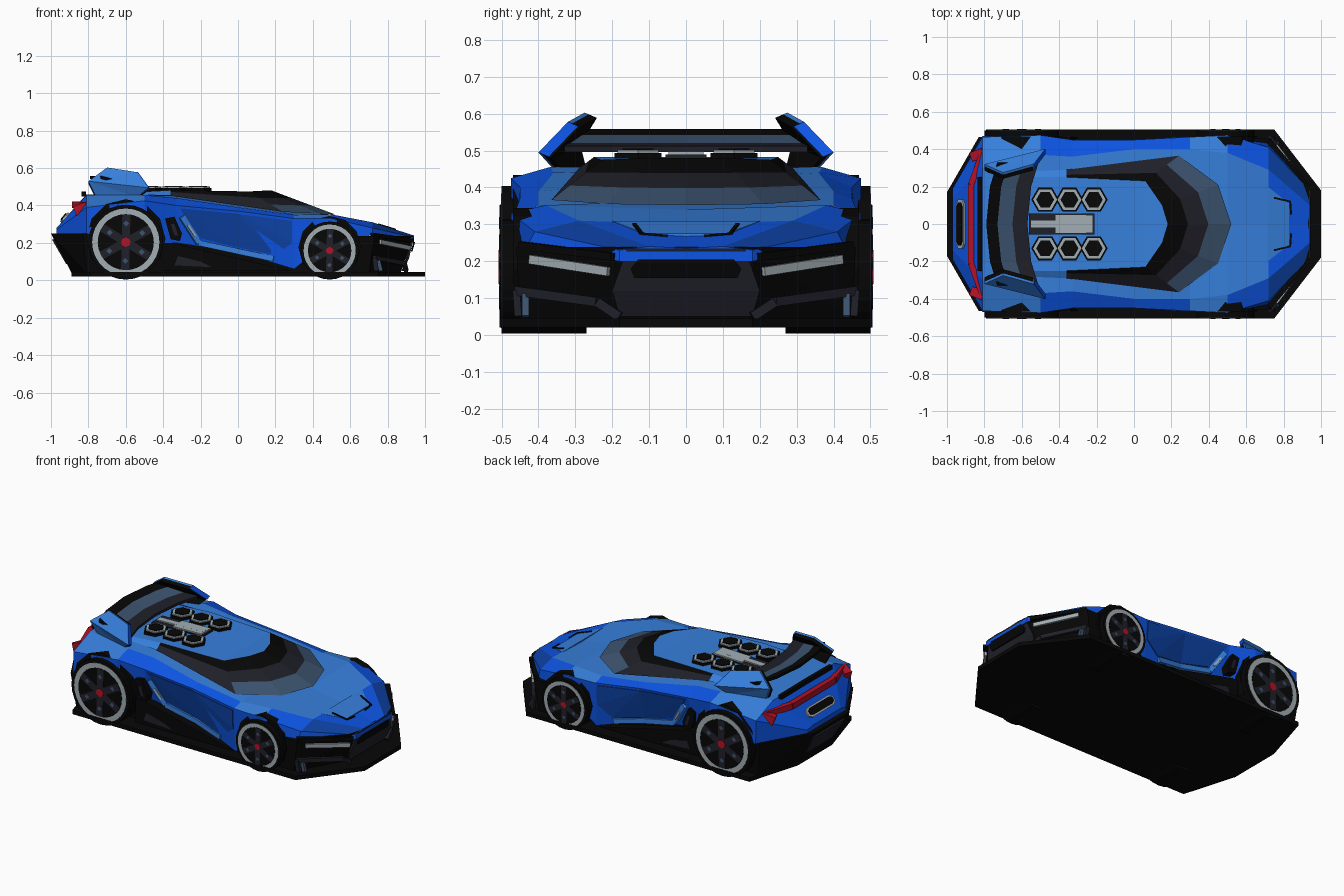
import bpy, bmesh, math
from mathutils import Vector as V

if "Cube" in bpy.data.objects:
    bpy.data.objects.remove(bpy.data.objects["Cube"], do_unlink=True)


def material(name, r, g, b):
    m = bpy.data.materials.new(name)
    m.use_nodes = True
    m.diffuse_color = (r, g, b, 1)
    m.node_tree.nodes["Principled BSDF"].inputs["Base Color"].default_value = (r, g, b, 1)
    return m


BLACK = material("black", .002, .002, .002)
CHARCOAL = material("charcoal", .014, .014, .022)
SLATE = material("slate glass", .045, .088, .16)
LIGHT = material("light blue", .038, .215, .72)
BLUE = material("blue", .004, .09, .78)
DEEP = material("deep blue", .004, .055, .38)
SILVER = material("silver", .36, .42, .45)
RED = material("red", .45, .006, .02)


def finish(name, bm, mats):
    bmesh.ops.recalc_face_normals(bm, faces=bm.faces)
    me = bpy.data.meshes.new(name)
    bm.to_mesh(me)
    bm.free()
    for m in mats:
        me.materials.append(m)
    ob = bpy.data.objects.new(name, me)
    bpy.context.collection.objects.link(ob)


def flip(p):
    return V((p[0], -p[1], p[2]))


def hulls(name, groups, mat, mirror=True):
    """One object of convex solids, optionally repeated on the other side."""
    bm = bmesh.new()
    if mirror:
        groups = groups + [[flip(p) for p in g] for g in groups]
    for g in groups:
        verts = [bm.verts.new(p) for p in g]
        res = bmesh.ops.convex_hull(bm, input=verts)
        loose = [v for v in res["geom_interior"] if isinstance(v, bmesh.types.BMVert)]
        bmesh.ops.delete(bm, geom=loose, context="VERTS")
    bmesh.ops.dissolve_limit(bm, angle_limit=.01, verts=bm.verts, edges=bm.edges)
    finish(name, bm, [mat])


def beam(p, q, w, h):
    p, q = V(p), V(q)
    d = (q - p).normalized()
    up = V((1, 0, 0)) if abs(d.z) > .9 else V((0, 0, 1))
    s = d.cross(up).normalized()
    t = s.cross(d)
    return [c + s * a * w / 2 + t * b * h / 2 for c in (p, q) for a in (-1, 1) for b in (-1, 1)]


def path(pts, w, h):
    return [beam(a, b, w, h) for a, b in zip(pts, pts[1:])]


def slab(pts, offset):
    o = V(offset)
    return [V(p) for p in pts] + [V(p) + o for p in pts]


def disc(c, r, depth, n, axis):
    """Solid disc from centre c along y or z."""
    out = []
    for k in range(n):
        a = math.tau * k / n
        u, w = r * math.cos(a), r * math.sin(a)
        for d in (0, depth):
            out.append(V(c) + (V((u, d, w)) if axis == "y" else V((u, w, d))))
    return out


def outline(half, z):
    return [V((x, s * y, z)) for x, y in half for s in (-1, 1)]


# Body shell: x, centre z, deck edge, shoulder and lower edge (y, z)
stations = [
    (-.97, .28, (.14, .28), (.19, .27), (.19, .22)),
    (-.81, .46, (.30, .455), (.465, .39), (.47, .25)),
    (-.50, .46, (.37, .455), (.475, .425), (.475, .20)),
    (-.33, .45, (.36, .44), (.45, .40), (.40, .20)),
    (0, .42, (.40, .39), (.45, .37), (.405, .15)),
    (.30, .365, (.40, .35), (.465, .33), (.455, .06)),
    (.50, .34, (.38, .352), (.475, .33), (.47, .22)),
    (.72, .30, (.29, .31), (.41, .28), (.43, .24)),
    (.94, .235, (.10, .24), (.18, .23), (.18, .20)),
]
bm = bmesh.new()
rows = []
for x, zc, e, s, l in stations:
    half = [V((x, y, z)) for y, z in (l, s, e)]
    row = half + [V((x, 0, zc))] + [flip(p) for p in reversed(half)]
    rows.append([bm.verts.new(p) for p in row])
for i, (a, b) in enumerate(zip(rows, rows[1:])):
    for j in range(7):
        k = (j + 1) % 7
        f = bm.faces.new((a[j], a[k], b[k], b[j]))
        strip = min(j, 5 - j)
        if strip == 2:
            f.material_index = 0 if 0 < i < 7 else 1
        elif strip == 1:
            f.material_index = {1: 0, 5: 0, 7: 2}.get(i, 1)
        else:
            f.material_index = 1 if strip == 0 else 3
for r in (rows[0], rows[-1]):
    bm.faces.new(r).material_index = 1
finish("body_shell", bm, [LIGHT, BLUE, DEEP, BLACK])
hulls("hood_panel", [slab(outline([(.715, .2)], .309) + outline([(.83, .11)], .275), (0, 0, -.008))], LIGHT, False)

# Canopy: glass bands between the outer rim and the roof edge
rim = [(.52, 0, .352), (.45, .21, .355), (.24, .365, .366), (-.36, .29, .452), (-.6, .28, .46)]
roof = [(.18, 0, .48), (.15, .10, .48), (.06, .23, .475), (-.36, .25, .482), (-.6, .25, .468)]
bm = bmesh.new()
loops = []
for t in (0, .36, .68, 1):
    half = [V(p).lerp(V(q), t) for p, q in zip(rim, roof)]
    loops.append([bm.verts.new(p) for p in [flip(p) for p in half[:0:-1]] + half])
for band, (a, b) in enumerate(zip(loops, loops[1:])):
    for j in range(len(a) - 1):
        f = bm.faces.new((a[j], a[j + 1], b[j + 1], b[j]))
        front = 1 < j < 6
        f.material_index = band if front else max(band, 1)
        if j in (0, 7):
            f.material_index = 3
top = loops[-1]
for j in range(4):
    quad = [top[j], top[j + 1], top[7 - j], top[8 - j]]
    f = bm.faces.new(list(dict.fromkeys(quad)))
    f.material_index = 3
finish("canopy", bm, [SLATE, CHARCOAL, BLACK, LIGHT])

# Floor plate, underbody and bumpers
floor = [(-.89, .17), (-.79, .505), (.75, .505), (1, .18)]
hulls("floor_plate", [outline(floor, .02) + outline(floor, .045)], BLACK, False)
core = [(-.86, .2), (-.78, .39), (.68, .39), (.86, .15)]
hulls("underbody", [outline(core, .04) + outline(core, .21)], BLACK, False)
hulls("rear_bumper", [outline([(-1, .17), (-.83, .465), (-.72, .465)], .25)
                      + outline([(-.89, .17), (-.81, .44), (-.72, .44)], .04)], BLACK, False)
hulls("front_bumper", [outline([(.56, .46), (.73, .46), (.935, .185)], .238)
                       + outline([(.56, .45), (.70, .45), (.87, .17)], .04)], BLACK, False)
hulls("rear_diffuser", [slab([(-.985, y, .22) for y in (-.15, .15)]
                             + [(-.91, y, .09) for y in (-.13, .13)], (-.009, 0, -.003))], CHARCOAL, False)

# Nose grille and lower intakes
grille = [(.932, .16, .235), (.905, .20, .12), (.875, .18, .05)]
hulls("grille", [slab(grille + [flip(p) for p in grille], (.01, 0, 0))], CHARCOAL, False)
slot = [(.938, .13, .205), (.931, .15, .18), (.924, .14, .155)]
hulls("grille_slot", [slab(slot + [flip(p) for p in slot], (.009, 0, 0))], BLACK, False)
hulls("intake_frame", path([(.74, .455, .05), (.73, .46, .12), (.89, .24, .09), (.90, .18, .05)], .02, .025), CHARCOAL)
hulls("intake_fin", [beam((.765, .435, .05), (.75, .435, .11), .02, .02)], SLATE)
hulls("headlight", [beam((.762, .422, .205), (.92, .21, .172), .014, .024)], SILVER)
hulls("headlight_brow", [beam((.72, .445, .243), (.93, .195, .212), .03, .02)], BLACK)
hulls("hood_slot", path([(.75, .14, .301), (.835, .12, .275), (.84, .05, .269)], .01, .006), BLACK)

# Flank details: scoop panel, trim, vents and sill
scoop_top = [(-.31, .446, .385), (0, .446, .355), (.29, .464, .318)]
scoop_low = [(-.22, .412, .23), (0, .409, .175), (.20, .442, .135), (.29, .460, .20)]
hulls("side_scoop", [slab(scoop_top[:2] + scoop_low[:2], (0, .005, 0)),
                     slab(scoop_top[1:] + scoop_low[1:], (0, .005, 0))], DEEP)
hulls("side_trim", path([(-.30, .442, .34), (-.21, .412, .20), (0, .409, .155), (.19, .440, .115)], .022, .03), LIGHT)
hulls("side_trim_tip", [beam((-.27, .437, .295), (-.23, .424, .235), .022, .012)], SILVER)
vent = [(x, .465, z) for x, z in ((-.39, .33), (-.34, .34), (-.30, .25), (-.31, .21), (-.36, .22))]
hulls("side_vent", [slab(vent, (0, -.05, 0))], BLACK)
hulls("side_vent_core", [slab([(-.36, .466, .30), (-.34, .466, .30), (-.32, .466, .24), (-.34, .466, .24)],
                              (0, .004, 0))], CHARCOAL)
hulls("sill", [slab([(-.40, .44, .05), (.29, .44, .05), (0, .44, .11), (-.36, .44, .20), (-.40, .44, .2)],
                    (0, -.06, 0))], BLACK)
hulls("sill_inlay", [slab([(-.34, .441, .08), (-.14, .441, .07), (-.20, .441, .10), (-.32, .441, .13)],
                          (0, .005, 0))], CHARCOAL)

# Wheels
for label, x, r in (("rear", -.60, .20), ("front", .49, .155)):
    c = V((x, 0, r + .004))

    def at(y):
        return c + V((0, y, 0))

    hulls(label + "_arch", [disc(at(.40) + V((0, 0, .018)), r + .012, .069, 12, "y")], BLACK)
    hulls(label + "_tyres", [disc(at(.27), r, .23, 28, "y")], BLACK)
    hulls(label + "_rims", [disc(at(.495), r * .9, .007, 28, "y")], SILVER)
    hulls(label + "_wheel_wells", [disc(at(.495), r * .75, .009, 28, "y")], BLACK)
    spokes, tips = [], []
    for k in range(6):
        a = math.tau * k / 6 + .5
        d = V((math.cos(a), 0, math.sin(a)))
        side = d.cross(V((0, 1, 0)))
        spokes.append([at(y) + d * r * u + side * r * s * .11
                       for y in (.50, .506) for u in (.12, .74) for s in (-1, 1)])
        tips.append(disc(at(.50) + d * r * .5, r * .08, .007, 4, "y"))
    hulls(label + "_spokes", spokes, CHARCOAL)
    hulls(label + "_spoke_bolts", tips, SLATE)
    hulls(label + "_hubs", [disc(at(.50), r * .13, .008, 8, "y")], RED)

# Engine bay: six hexagonal stacks around a spine
stacks = [V((x, .13, .452)) for x in (-.475, -.345, -.215)]
hulls("stack_bases", [disc(p, .074, .042, 6, "z") for p in stacks], BLACK)
hulls("stack_rims", [disc(p, .064, .049, 6, "z") for p in stacks], SILVER)
hulls("stack_mouths", [disc(p, .048, .053, 6, "z") for p in stacks], BLACK)
hulls("engine_channel", [beam((-.56, 0, .468), (-.21, 0, .475), .11, .03)], CHARCOAL, False)
hulls("engine_spine", [beam((-.55, 0, .48), (-.23, 0, .488), .04, .02),
                       beam((-.42, 0, .483), (-.22, 0, .488), .095, .02)], SILVER, False)

# Rear wing in three chordwise bands, bowed backwards at the middle
span = [(0, 0), (.20, .02), (.33, .06)]
chord = [(-.79, .558), (-.73, .542), (-.65, .52), (-.57, .512)]
for name, mat, (a, b) in zip(("wing_lip", "wing_middle", "wing_leading_edge"),
                             (BLACK, SLATE, CHARCOAL), zip(chord, chord[1:])):
    cells = []
    for (y, dx), (y2, dx2) in zip(span, span[1:]):
        pts = [(x + d, yy, z) for x, z in (a, b) for yy, d in ((y, dx), (y2, dx2))]
        cells.append(slab(pts, (0, 0, -.016)))
    hulls(name, cells, mat)

# Folded wing fins: painted skin over a black lining
edge = [V((-.80, .32, .53)), V((-.48, .40, .495))]
crown = [V((-.70, .275, .603)), V((-.54, .32, .578))]
foot = [V((-.76, .30, .45)), V((-.54, .355, .445))]
inward = V((0, -.028, -.012))
tris = [[edge[0], edge[1], p[1]] for p in (crown, foot)] + [[edge[0], p[1], p[0]] for p in (crown, foot)]
hulls("wing_fins", [slab(t, inward * .4) for t in tris], LIGHT)
hulls("wing_fin_linings", [slab([p + inward * .4 for p in t], inward * .8) for t in tris], BLACK)
hulls("wing_fin_fronts", [slab([edge[1], crown[1], crown[1] + inward, edge[1] + inward], (.006, 0, 0))], BLUE)

# Tail: deck lip, light bar and framed exhaust
hulls("deck_lip", [beam((-.825, 0, .462), (-.825, .25, .46), .022, .025)], BLACK)
hulls("tail_light", path([(-.872, 0, .405), (-.872, .21, .405), (-.812, .375, .40)], .032, .035)
      + [beam((-.865, .36, .37), (-.80, .385, .395), .05, .05)], RED)
for name, mat, w, h, lift in (("exhaust_frame", SILVER, .13, .032, .008), ("exhaust", BLACK, .115, .022, .014)):
    n, up = V((-.77, 0, .64)), V((.64, 0, .77))
    ring = [V((-.925, 0, .334)) + V((0, w * u, 0)) + up * h * v
            for u, v in ((-1, -.5), (-1, .5), (-.8, 1), (.8, 1), (1, .5), (1, -.5), (.8, -1), (-.8, -1))]
    hulls(name, [slab([p - n * .01 for p in ring], n * (lift + .01))], mat, False)
